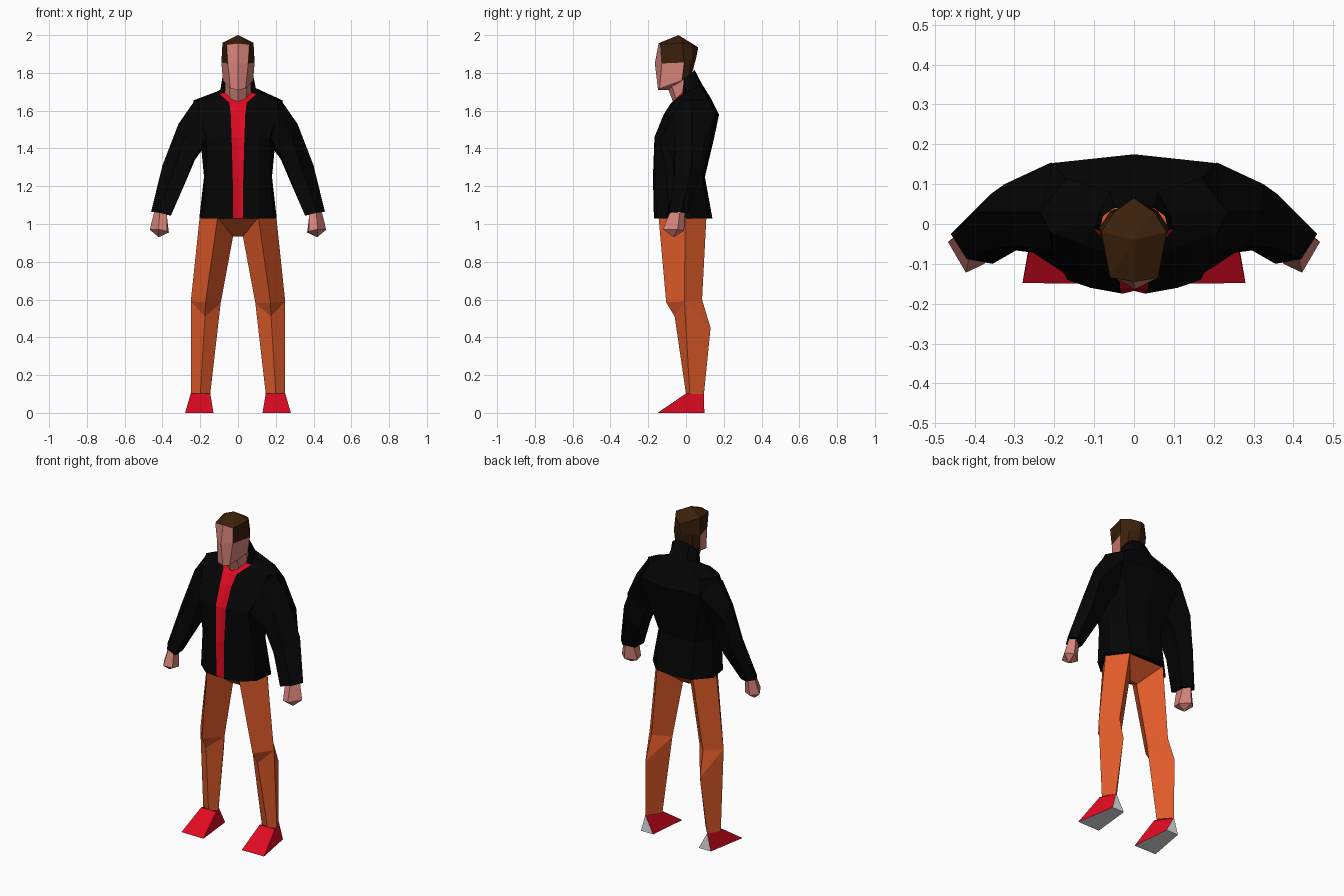
import bpy, bmesh


def material(name, r, g, b):
    m = bpy.data.materials.new(name)
    m.diffuse_color = (r, g, b, 1)
    return m


BLACK = material("jacket_black", .0015, .0015, .0015)
RED = material("bright_red", .75, .003, .016)
ORANGE = material("trouser_orange", .74, .105, .023)
SKIN = material("skin", .70, .235, .20)
HAIR = material("hair_brown", .044, .0145, .0033)
GREY = material("sole_grey", .78, .78, .78)


def loft(name, rings, mats, rule=lambda i, s: 0, sym=False, mirror=False, caps=(True, True)):
    """Skin a stack of rings. sym: rings are right halves, front centre to back centre.
    rule(strip, segment) picks the material; caps are strips -1 and len(rings).
    Points shared by two rings are welded, which gives triangles."""
    if sym:
        rings = [r if len(r) == 1 else r + [(-x, y, z) for x, y, z in r[-2:0:-1]] for r in rings]
    bm = bmesh.new()
    vs = [[bm.verts.new(p) for p in r] for r in rings]
    for i, (a, b) in enumerate(zip(vs, vs[1:])):
        n = len(a)
        for j in range(n):
            k = (j + 1) % n
            f = bm.faces.new((a[j], a[k], b[0]) if len(b) == 1 else (a[j], a[k], b[k], b[j]))
            f.material_index = rule(i, min(j, n - 1 - j) if sym else j)
    if caps[0]:
        bm.faces.new(vs[0]).material_index = rule(-1, 0)
    if caps[1] and len(vs[-1]) > 1:
        bm.faces.new(vs[-1]).material_index = rule(len(rings), 0)
    bmesh.ops.remove_doubles(bm, verts=bm.verts, dist=.0001)
    bmesh.ops.recalc_face_normals(bm, faces=bm.faces)
    me = bpy.data.meshes.new(name)
    bm.to_mesh(me)
    bm.free()
    for m in mats:
        me.materials.append(m)
    ob = bpy.data.objects.new(name, me)
    bpy.context.collection.objects.link(ob)
    if mirror:
        ob.modifiers.new("mirror", 'MIRROR')
    return ob


def level(z, *pts):
    return [(x, y, z) for x, y in pts]


# jacket body with red front stripe, red inner collar and upright black collar
loft("jacket", [
    level(1.03, (0, -.163), (.025, -.17), (.11, -.158), (.188, -.09), (.205, .03), (.12, .12), (0, .14)),
    level(1.25, (0, -.168), (.028, -.175), (.11, -.16), (.17, -.10), (.18, 0), (.12, .085), (0, .10)),
    level(1.46, (0, -.16), (.034, -.167), (.11, -.16), (.168, -.14), (.2, .0), (.17, .13), (0, .15)),
    level(1.58, (0, -.112), (.038, -.118), (.13, -.105), (.205, -.06), (.24, .03), (.205, .153), (0, .175)),
    [(0, -.08, 1.635), (.046, -.08, 1.64), (.13, -.05, 1.665), (.21, -.02, 1.655),
     (.235, .03, 1.655), (.17, .115, 1.66), (0, .135, 1.66)],
    [(0, -.074, 1.64), (.046, -.075, 1.643), (.1, -.012, 1.69), (.095, .0, 1.70),
     (.088, .03, 1.71), (.06, .08, 1.735), (0, .085, 1.74)],
    [(0, -.066, 1.65), (.035, -.055, 1.662), (.068, -.02, 1.695), (.084, -.01, 1.77),
     (.078, .02, 1.79), (.05, .04, 1.81), (0, .043, 1.82)],
], [BLACK, RED], lambda i, s: int((s == 0 and 0 <= i < 6) or (i == 5 and s == 1)),
    sym=True, caps=(True, False))

# sleeves: outer, back, inner back, inner front, front
loft("sleeve", [
    [(.225, .03, 1.66), (.207, .155, 1.575), (.17, .06, 1.42), (.165, -.13, 1.46), (.205, -.065, 1.59)],
    [(.315, .03, 1.53), (.325, .10, 1.44), (.228, .06, 1.34), (.23, -.075, 1.36), (.28, -.055, 1.47)],
    [(.40, .03, 1.31), (.36, .075, 1.27), (.283, .045, 1.21), (.285, -.06, 1.21), (.345, -.06, 1.27)],
    [(.46, -.025, 1.065), (.42, .015, 1.06), (.36, -.02, 1.045), (.355, -.10, 1.045), (.42, -.088, 1.06)],
], [BLACK], mirror=True)

# fists
loft("hand", [
    [(.44, -.03, 1.08), (.415, -.005, 1.08), (.38, -.025, 1.07), (.377, -.08, 1.07), (.412, -.078, 1.08)],
    [(.467, -.045, .97), (.425, -.01, .965), (.366, -.05, .955), (.375, -.10, .962), (.422, -.122, .972)],
    [(.42, -.065, .93)],
], [SKIN], mirror=True)

# trouser legs of diamond section: front crease, outer, back crease, inner
loft("trouser_leg", [
    [(.108, -.145, 1.035), (.203, -.005, 1.035), (.12, .108, 1.035), (.026, -.01, .935)],
    [(.172, -.105, .585), (.25, -.008, .59), (.175, .085, .60), (.092, 0, .58)],
    [(.175, -.06, .51), (.25, -.008, .59), (.185, .13, .45), (.092, 0, .58)],
    [(.2, 0, .10), (.25, .02, .10), (.21, .095, .10), (.147, .02, .10)],
], [ORANGE], mirror=True)

# crotch wedge between the legs
loft("trouser_crotch", [
    [(0, -.145, 1.035), (.108, -.145, 1.035), (.13, 0, 1.035), (.12, .108, 1.035), (0, .108, 1.035)],
    [(0, -.02, .935), (.026, -.02, .935), (.027, -.01, .935), (.026, .0, .935), (0, .0, .935)],
], [ORANGE], sym=True)

# shoes with grey sole and a triangular grey heel
loft("shoe", [
    level(.103, (.147, 0), (.25, 0), (.21, .095), (.21, .095)),
    [(.13, -.15, 0), (.28, -.148, 0), (.237, .097, 0), (.155, .097, 0)],
], [RED, GREY], lambda i, s: int(i == 2 or (i == 0 and s == 2)), mirror=True, caps=(False, True))

# neck
loft("neck", [
    [(0, -.066, 1.64), (.04, -.05, 1.655), (.07, -.012, 1.69), (.05, .04, 1.69), (0, .05, 1.69)],
    [(0, -.095, 1.715), (.048, -.075, 1.73), (.07, -.015, 1.775), (.045, .02, 1.80), (0, .025, 1.80)],
], [SKIN], sym=True)

# head: under-jaw and face in front, hair over the top, temples and back
loft("head", [
    [(0, -.09, 1.71), (.04, -.075, 1.725), (.07, -.02, 1.76), (.055, .012, 1.785), (0, .032, 1.80)],
    [(0, -.148, 1.71), (.04, -.14, 1.717), (.08, -.022, 1.76), (.062, .015, 1.785), (0, .034, 1.805)],
    [(0, -.165, 1.85), (.054, -.128, 1.85), (.088, -.01, 1.855), (.06, .032, 1.87), (0, .054, 1.88)],
    [(0, -.145, 1.957), (.06, -.135, 1.95), (.082, -.02, 1.96), (.05, .03, 1.95), (0, .065, 1.935)],
    [(0, -.04, 2.0)],
], [SKIN, HAIR], lambda i, s: int((i == 1 and s > 1) or (i == 2 and s > 0) or i == 3), sym=True)
